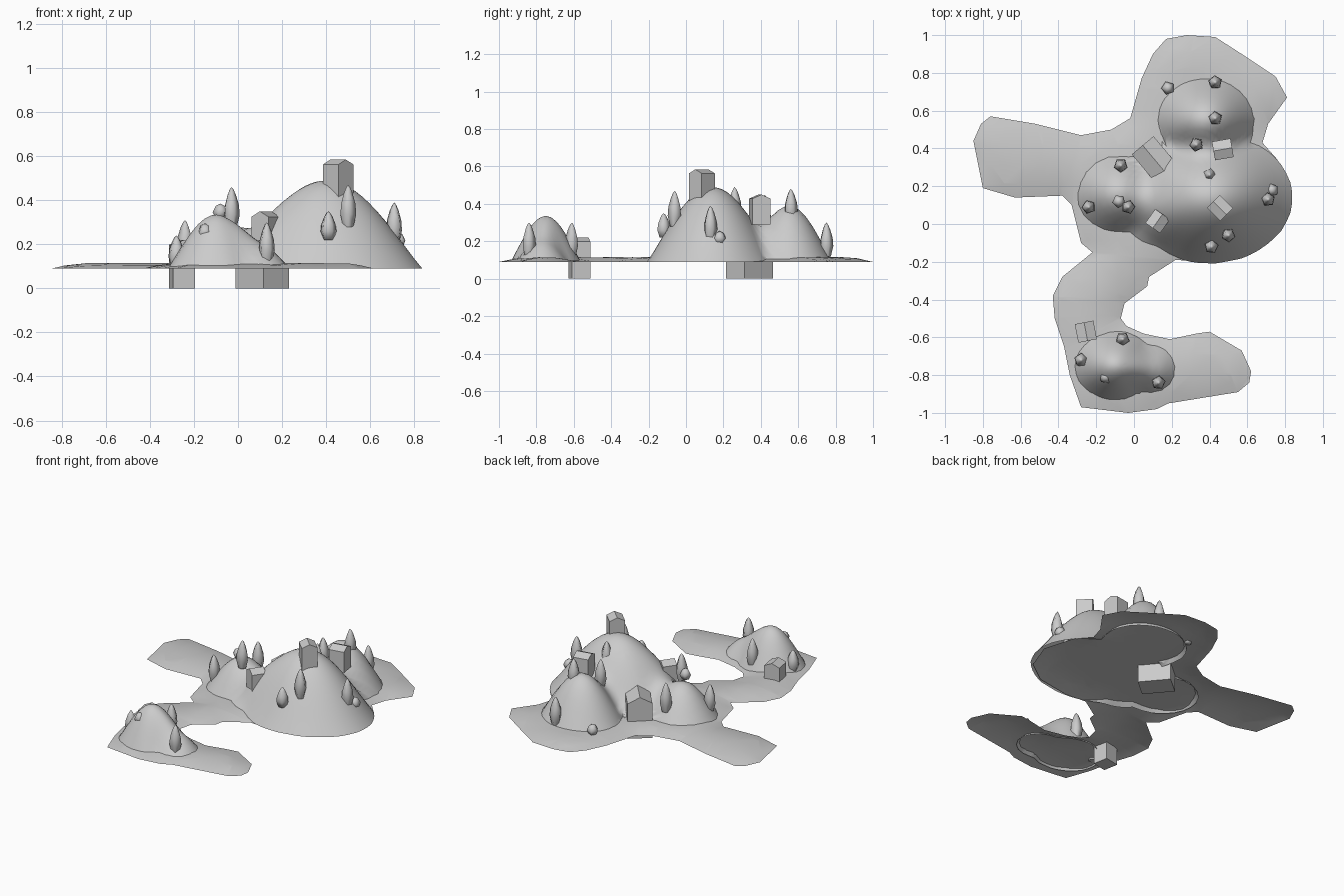
import bpy, bmesh, math
from mathutils import Vector
from mathutils.geometry import intersect_point_line

if "Cube" in bpy.data.objects:
    bpy.data.objects.remove(bpy.data.objects["Cube"])

BASE = 0.09


def finish(bm, name, smooth=None):
    bmesh.ops.recalc_face_normals(bm, faces=bm.faces)
    me = bpy.data.meshes.new(name)
    bm.to_mesh(me)
    bm.free()
    ob = bpy.data.objects.new(name, me)
    bpy.context.collection.objects.link(ob)
    if smooth:
        bpy.ops.object.select_all(action='DESELECT')
        ob.select_set(True)
        bpy.context.view_layer.objects.active = ob
        bpy.ops.object.shade_smooth_by_angle(angle=math.radians(smooth))
    return ob


# Ground sheet: shoreline outline, diced and raised away from the edge
SHORE = [(.28, 1), (.43, .99), (.57, .9), (.75, .78), (.81, .67), (.71, .53), (.68, .43),
         (.76, .34), (.82, .14), (.75, -.05), (.6, -.16), (.37, -.2), (.22, -.19), (.08, -.28),
         (.07, -.33), (-.05, -.42), (-.07, -.5), (-.04, -.54), (.05, -.58), (.19, -.61),
         (.33, -.58), (.4, -.57), (.57, -.67), (.62, -.78), (.61, -.84), (.55, -.89),
         (.18, -.95), (.12, -.98), (-.03, -1), (-.28, -.97), (-.34, -.8), (-.37, -.65),
         (-.42, -.5), (-.43, -.38), (-.38, -.28), (-.22, -.15), (-.28, -.1), (-.33, .1),
         (-.38, .15), (-.63, .14), (-.8, .19), (-.85, .44), (-.81, .53), (-.76, .57),
         (-.52, .53), (-.28, .47), (-.12, .5), (-.02, .56), (.04, .77), (.1, .9), (.17, .98)]


def shore_distance(p):
    best = 9
    for a, b in zip(SHORE, SHORE[1:] + SHORE[:1]):
        a, b = Vector((*a, 0)), Vector((*b, 0))
        t = intersect_point_line(p, a, b)[1]
        best = min(best, (a.lerp(b, max(0, min(1, t))) - p).length)
    return best


bm = bmesh.new()
bm.faces.new([bm.verts.new((x, y, 0)) for x, y in SHORE])
bmesh.ops.triangulate(bm, faces=bm.faces[:])
for i in range(-9, 10):
    for n in ((1, 0, 0), (0, 1, 0)):
        bmesh.ops.bisect_plane(bm, geom=bm.verts[:] + bm.edges[:] + bm.faces[:],
                               plane_co=Vector(n) * (i * .1 + .013), plane_no=n)
for v in bm.verts:
    v.co.z = BASE + .025 * math.sin(min(1, shore_distance(v.co) / .15) * math.pi / 2)
for f in bm.faces:
    if f.normal.z < 0:
        f.normal_flip()
finish(bm, "ground", 40)


# Hills: blended domes (cx, cy, rx, ry, height) meshed on a polar grid
def field(domes, x, y):
    s = 0
    for cx, cy, rx, ry, h in domes:
        t = math.hypot((x - cx) / rx, (y - cy) / ry)
        if t < 1:
            s += (h * math.cos(t * math.pi / 2) ** 1.1) ** 2
    return math.sqrt(s)


def hill(name, domes, cx, cy, rings, segs):
    bm = bmesh.new()
    top = bm.verts.new((cx, cy, BASE + field(domes, cx, cy)))
    cols = []
    for k in range(segs):
        a = 2 * math.pi * k / segs
        dx, dy = math.cos(a), math.sin(a)
        r = 1.0
        while field(domes, cx + dx * r, cy + dy * r) <= 0:
            r -= .004
        col = [top]
        for j in range(1, rings + 1):
            x, y = cx + dx * r * j / rings, cy + dy * r * j / rings
            z = field(domes, x, y) if j < rings else 0
            col.append(bm.verts.new((x, y, BASE + z)))
        cols.append(col)
    for a, b in zip(cols, cols[1:] + cols[:1]):
        bm.faces.new((top, a[1], b[1]))
        for j in range(1, rings):
            bm.faces.new((a[j], a[j + 1], b[j + 1], b[j]))
    finish(bm, name, 60)


hill("main_hills", [(.4, .14, .44, .35, .4), (.38, .55, .27, .235, .3),
                    (-.08, .16, .23, .22, .22), (.12, .05, .2, .19, .11)], .3, .22, 16, 64)
hill("front_hill", [(-.1, -.75, .22, .19, .245), (.08, -.77, .16, .14, .12)],
     -.07, -.755, 9, 36)


# Trees and bushes: five-sided turned shapes
def plant(name, x, y, top, height, radius, profile):
    bm = bmesh.new()
    rings = []
    for t, f in profile:
        rings.append([bm.verts.new((x + radius * f * math.cos(.3 + x * 9 + k * math.tau / 5),
                                    y + radius * f * math.sin(.3 + x * 9 + k * math.tau / 5),
                                    top - height * (1 - t))) for k in range(5)])
    for a, b in zip(rings, rings[1:]):
        for k in range(5):
            bm.faces.new((a[k], a[k - 1], b[k - 1], b[k]))
    tip = bm.verts.new((x, y, top))
    for k in range(5):
        bm.faces.new((rings[-1][k], rings[-1][k - 1], tip))
    bm.faces.new(rings[0])
    finish(bm, name, 75)


TREE = [(0, .65), (.3, 1), (.55, .9), (.8, .55), (.94, .25)]
BUSH = [(0, .6), (.45, 1), (.85, .6)]
TREES = [(.43, .75, .3, .18), (.43, .56, .48, .17), (.33, .42, .45, .18), (.4, .26, .49, .18),
         (.71, .13, .39, .18), (.5, -.06, .47, .19), (.41, -.12, .35, .13), (-.07, .31, .36, .19),
         (-.24, .09, .31, .17), (-.03, .09, .46, .18), (-.06, -.61, .3, .18),
         (-.28, -.72, .24, .14), (.13, -.84, .3, .18)]
for i, (x, y, top, h) in enumerate(TREES):
    plant(f"tree_{i + 1}", x, y, top, h, .038, TREE)
for i, (x, y, z) in enumerate([(.18, .72, .14), (.73, .18, .22), (-.08, .12, .35), (-.15, -.81, .26)]):
    plant(f"bush_{i + 1}", x, y, z + .035, .07, .036, BUSH)


# Houses: gabled prisms, ridge along local x
def house(name, x, y, z0, z1, length, width, rise, angle):
    w, e = width / 2, z1 - rise
    c, s = math.cos(math.radians(angle)), math.sin(math.radians(angle))
    shape = [(-w, z0), (w, z0), (w, e), (0, z1), (-w, e)]
    bm = bmesh.new()
    ends = [[bm.verts.new((x + u * c - v * s, y + u * s + v * c, z)) for v, z in shape]
            for u in (-length / 2, length / 2)]
    for end in ends:
        bm.faces.new(end)
    for k in range(5):
        bm.faces.new((ends[0][k], ends[0][k - 1], ends[1][k - 1], ends[1][k]))
    finish(bm, name)


house("summit_house", .455, .085, .41, .585, .1, .095, .022, 135)
house("ridge_house", .47, .395, .29, .45, .1, .1, .022, 10)
house("slope_house", .125, .015, .19, .35, .09, .095, .025, 55)
house("valley_house", .11, .34, 0, .27, .2, .15, .04, -50)
house("shore_house", -.255, -.57, 0, .22, .1, .1, .022, 101)
